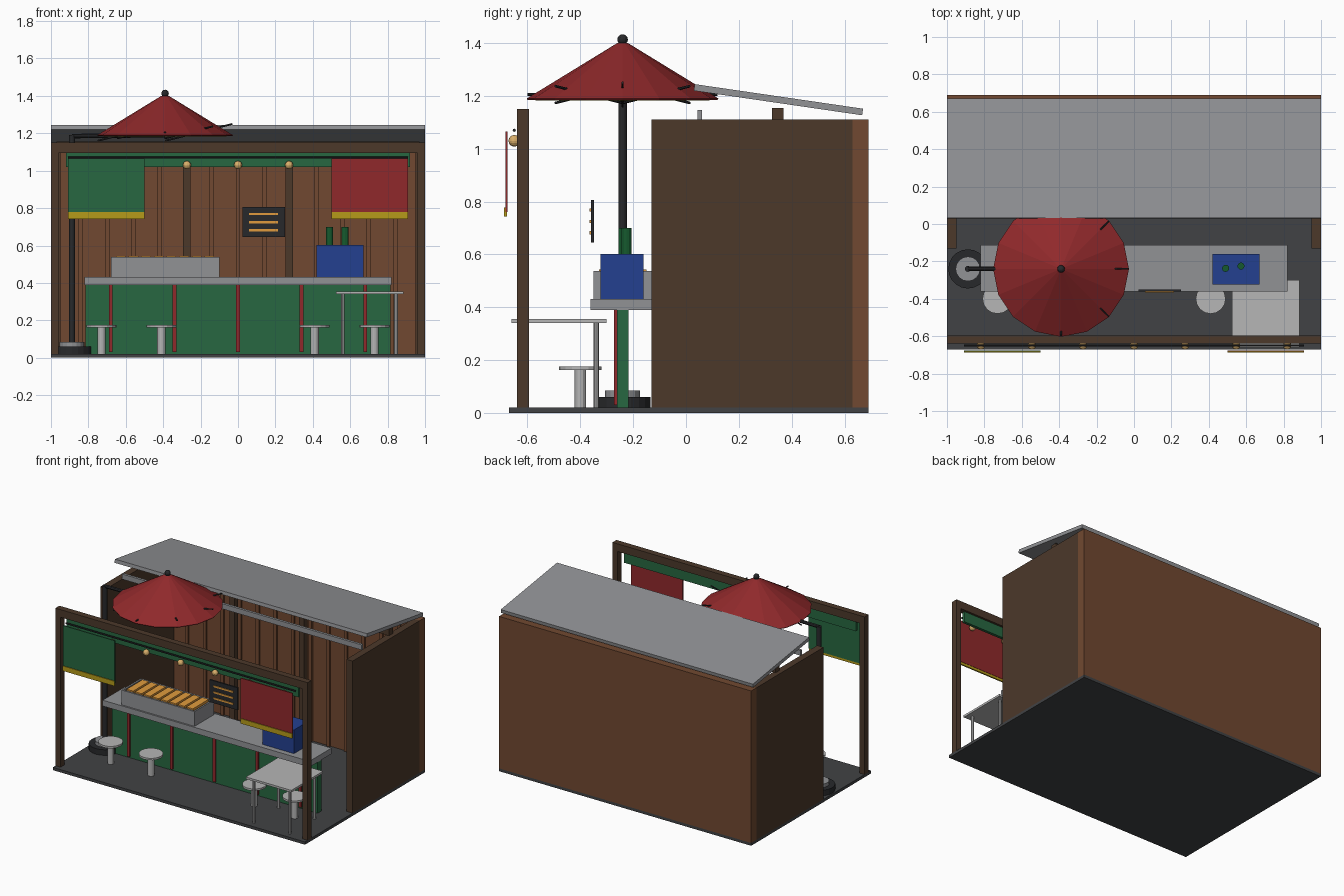
import bpy, math
from mathutils import Vector

if "Cube" in bpy.data.objects:
    bpy.data.objects.remove(bpy.data.objects["Cube"])


def mat(name, hexcol):
    m = bpy.data.materials.new(name)
    rgb = [(int(hexcol[i:i + 2], 16) / 255) ** 2.2 for i in (0, 2, 4)]
    m.diffuse_color = (*rgb, 1)
    m.use_nodes = True
    m.node_tree.nodes["Principled BSDF"].inputs["Base Color"].default_value = m.diffuse_color
    return m


WOOD = mat("wall_wood", "704a34")
DARK = mat("dark_wood", "4d3b2e")
GREEN = mat("green_paint", "2c6743")
RED = mat("red_cloth", "8f2d2f")
YELLOW = mat("yellow_trim", "b59a20")
BLUE = mat("blue_plastic", "28428f")
ORANGE = mat("orange_glow", "e09a40")
BULB = mat("warm_bulb", "d8ad6a")
BOTTLE = mat("bottle_glass", "1c5a32")
BLACK = mat("black_metal", "2c2d2f")
FLOOR = mat("asphalt", "434446")
STEEL = mat("steel", "909194")
WHITE = mat("white_plastic", "b4b4b4")


def finish(name, m):
    o = bpy.context.object
    o.name = name
    o.data.materials.append(m)
    return o


def box(name, m, x0, x1, y0, y1, z0, z1):
    bpy.ops.mesh.primitive_cube_add(size=1, location=((x0 + x1) / 2, (y0 + y1) / 2, (z0 + z1) / 2))
    o = finish(name, m)
    o.scale = (x1 - x0, y1 - y0, z1 - z0)
    return o


def cyl(name, m, x, y, z0, z1, r, n=16, r2=None, fill='NGON'):
    bpy.ops.mesh.primitive_cone_add(vertices=n, radius1=r, radius2=r if r2 is None else r2, depth=z1 - z0,
                                    location=(x, y, (z0 + z1) / 2), end_fill_type=fill)
    return finish(name, m)


def rod(name, m, a, b, r, n=8):
    a, b = Vector(a), Vector(b)
    bpy.ops.mesh.primitive_cylinder_add(vertices=n, radius=r, depth=(b - a).length, location=(a + b) / 2)
    o = finish(name, m)
    o.rotation_mode = 'QUATERNION'
    o.rotation_quaternion = (b - a).to_track_quat('Z', 'Y')
    return o


def ball(name, m, x, y, z, r):
    bpy.ops.mesh.primitive_uv_sphere_add(segments=12, ring_count=8, radius=r, location=(x, y, z))
    return finish(name, m)


# Shell: floor, back wall, side walls, front posts
box("floor", FLOOR, -1, 1, -0.67, 0.69, 0, 0.02)
box("back_wall", WOOD, -1, 1, 0.63, 0.69, 0.02, 1.11)
for s in (-1, 1):
    a, b = sorted((s * 0.95, s))
    box("side_wall", DARK, a, b, -0.13, 0.63, 0.02, 1.11)
    a, b = sorted((s * 0.96, s))
    box("front_post", DARK, a, b, -0.64, -0.595, 0.02, 1.15)
    box("inner_post", DARK, s * 0.275 - 0.02, s * 0.275 + 0.02, 0.325, 0.365, 0.02, 1.11)
for i in range(13):
    x = -0.84 + i * 0.14
    box("wall_batten", WOOD, x - 0.012, x + 0.012, 0.618, 0.63, 0.02, 1.11)

# Roof and its beams
roof = box("roof", STEEL, -1, 1, 0.028, 0.672, 1.173, 1.198)
roof.rotation_euler.x = math.radians(-8.3)
box("roof_beam", DARK, -0.97, 0.97, 0.325, 0.37, 1.11, 1.155)
box("light_rail", STEEL, -0.95, 0.95, 0.043, 0.061, 1.11, 1.147)

# Front beam, fascia, banners and bulbs
box("front_beam", DARK, -1, 1, -0.64, -0.595, 1.095, 1.15)
box("fascia", GREEN, -0.92, 0.92, -0.63, -0.61, 1.02, 1.095)
rod("banner_rod", BLACK, (-0.91, -0.65, 1.07), (0.91, -0.65, 1.07), 0.006)
for x0, x1, m in ((-0.91, -0.5, GREEN), (0.5, 0.91, RED)):
    box("banner", m, x0, x1, -0.683, -0.676, 0.76, 1.066)
    box("banner_trim", YELLOW, x0, x1, -0.688, -0.678, 0.743, 0.778)
for i in range(-3, 4):
    ball("bulb", BULB, i * 0.273, -0.65, 1.03, 0.022)

# Counter
box("counter_panel", GREEN, -0.815, 0.815, -0.262, -0.217, 0.02, 0.39)
box("counter_top", STEEL, -0.82, 0.82, -0.362, -0.112, 0.39, 0.432)
for i in range(-2, 3):
    box("counter_strip", RED, i * 0.34 - 0.01, i * 0.34 + 0.01, -0.272, -0.26, 0.03, 0.39)

# Grill tray with glowing slats
box("grill_body", STEEL, -0.68, -0.1, -0.35, -0.13, 0.43, 0.515)
for y in (-0.35, -0.142):
    box("grill_rim", STEEL, -0.68, -0.1, y, y + 0.012, 0.515, 0.538)
for x in (-0.68, -0.112):
    box("grill_end", STEEL, x, x + 0.012, -0.338, -0.142, 0.515, 0.538)
for i in range(8):
    x = -0.627 + i * 0.0677
    box("grill_slat", ORANGE, x - 0.026, x + 0.026, -0.33, -0.15, 0.515, 0.543)

# Menu board
box("menu_board", BLACK, 0.025, 0.25, -0.36, -0.349, 0.645, 0.805)
for z in (0.682, 0.725, 0.768):
    box("menu_line", ORANGE, 0.06, 0.215, -0.365, -0.358, z - 0.006, z + 0.006)

# Cooler with bottles
box("cooler", BLUE, 0.42, 0.67, -0.323, -0.16, 0.432, 0.602)
for x, y in ((0.49, -0.237), (0.572, -0.225)):
    cyl("bottle", BOTTLE, x, y, 0.58, 0.70, 0.019, 12)

# Stools
for x in (-0.73, -0.41, 0.41, 0.73):
    cyl("stool_stem", WHITE, x, -0.4, 0.02, 0.162, 0.022, 12)
    cyl("stool_seat", WHITE, x, -0.4, 0.162, 0.176, 0.08)

# Table
box("table_top", WHITE, 0.525, 0.885, -0.66, -0.30, 0.34, 0.355)
for x in (0.56, 0.845):
    for y in (-0.62, -0.34):
        cyl("table_leg", WHITE, x, y, 0.02, 0.34, 0.01, 8)

# Cantilever umbrella: weighted base, pole, arm
PX, UX, UY = -0.888, -0.39, -0.24
cyl("umbrella_base", BLACK, PX, UY, 0.02, 0.06, 0.105, 20)
cyl("umbrella_weight", STEEL, PX, UY, 0.06, 0.085, 0.066, 16)
cyl("umbrella_pole", BLACK, PX, UY, 0.02, 1.19, 0.016, 12)
rod("umbrella_arm", BLACK, (PX, UY, 1.185), (UX, UY, 1.19), 0.012)

# Canopy, rim, ribs and finial
canopy = cyl("canopy", RED, UX, UY, 1.19, 1.4, 0.363, 16, 0.02, 'NOTHING')
mod = canopy.modifiers.new("thickness", 'SOLIDIFY')
mod.thickness = 0.006
bpy.ops.mesh.primitive_torus_add(major_segments=16, minor_segments=6, major_radius=0.325,
                                 minor_radius=0.008, location=(UX, UY, 1.19))
finish("canopy_rim", YELLOW)
for i in range(8):
    a = i * math.pi / 4
    c, s = math.cos(a), math.sin(a)
    rod("canopy_rib", BLACK, (UX, UY, 1.205 - 0.045 * c), (UX + 0.36 * c, UY + 0.36 * s, 1.205 + 0.045 * c), 0.005, 6)
cyl("finial_cap", BLACK, UX, UY, 1.385, 1.4, 0.02, 12)
ball("finial", BLACK, UX, UY, 1.413, 0.02)
